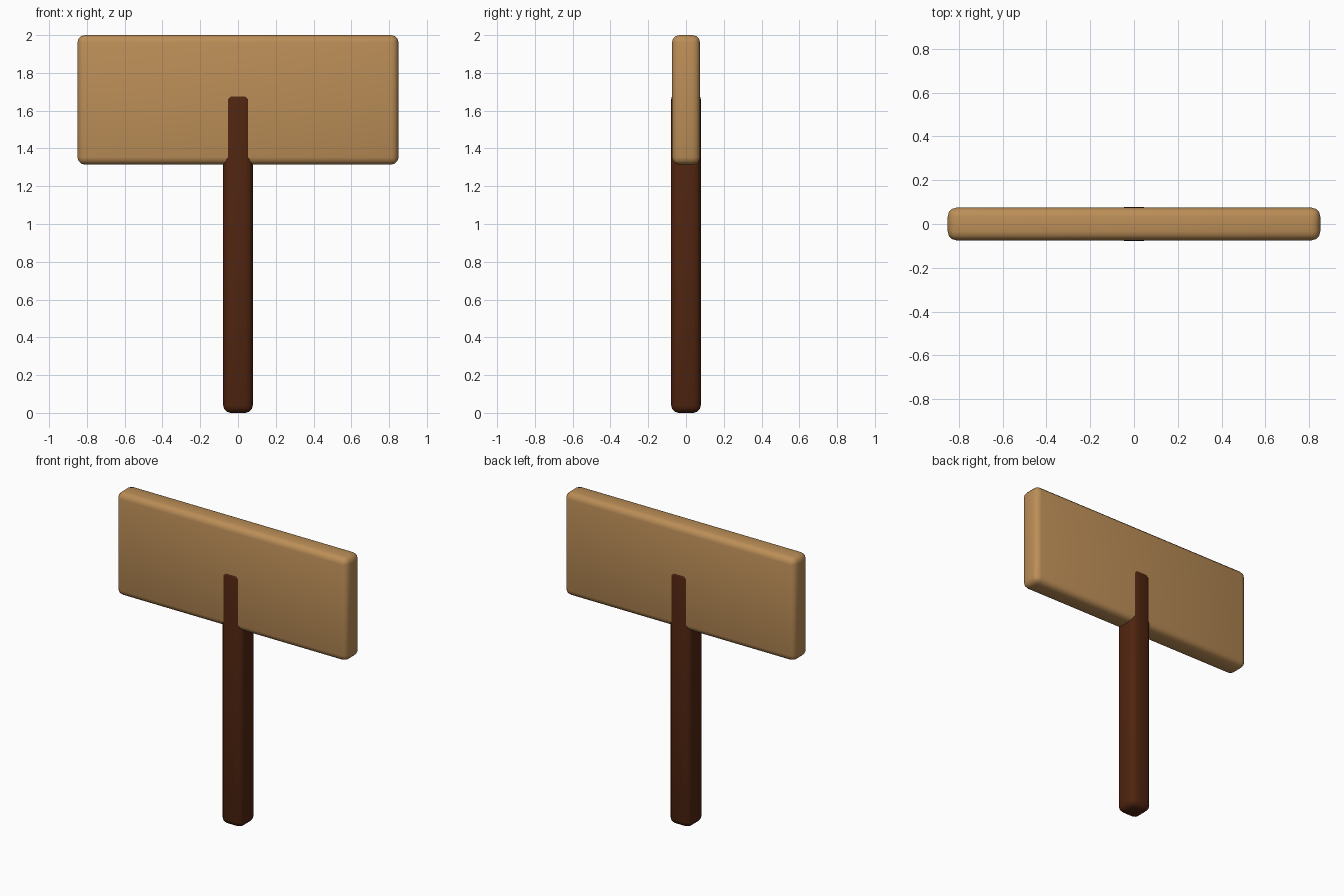
import bpy

if "Cube" in bpy.data.objects:
    bpy.data.objects.remove(bpy.data.objects["Cube"])


def material(name, rgb):
    mat = bpy.data.materials.new(name)
    mat.diffuse_color = (*rgb, 1.0)
    mat.use_nodes = True
    mat.node_tree.nodes["Principled BSDF"].inputs["Base Color"].default_value = mat.diffuse_color
    return mat


def rounded_box(name, size, center, radius, mat):
    bpy.ops.mesh.primitive_cube_add(size=1, location=center)
    obj = bpy.context.object
    obj.name = name
    obj.scale = size
    bpy.ops.object.transform_apply(location=False, rotation=False, scale=True)
    bevel = obj.modifiers.new("rounded_edges", 'BEVEL')
    bevel.width = radius
    bevel.segments = 3
    bpy.ops.object.modifier_apply(modifier=bevel.name)
    bpy.ops.object.shade_smooth_by_angle(angle=0.7)
    obj.data.materials.append(mat)
    return obj


light_wood = material("light_wood", (0.50, 0.27, 0.096))
dark_wood = material("dark_wood", (0.08, 0.018, 0.005))

# Post, slightly deeper than the board so a strip shows on both faces
rounded_box("post", (0.157, 0.157, 1.70), (0, 0, 0.85), 0.04, dark_wood)

# Sign board
rounded_box("sign_board", (1.70, 0.149, 0.686), (0, 0, 1.657), 0.04, light_wood)
